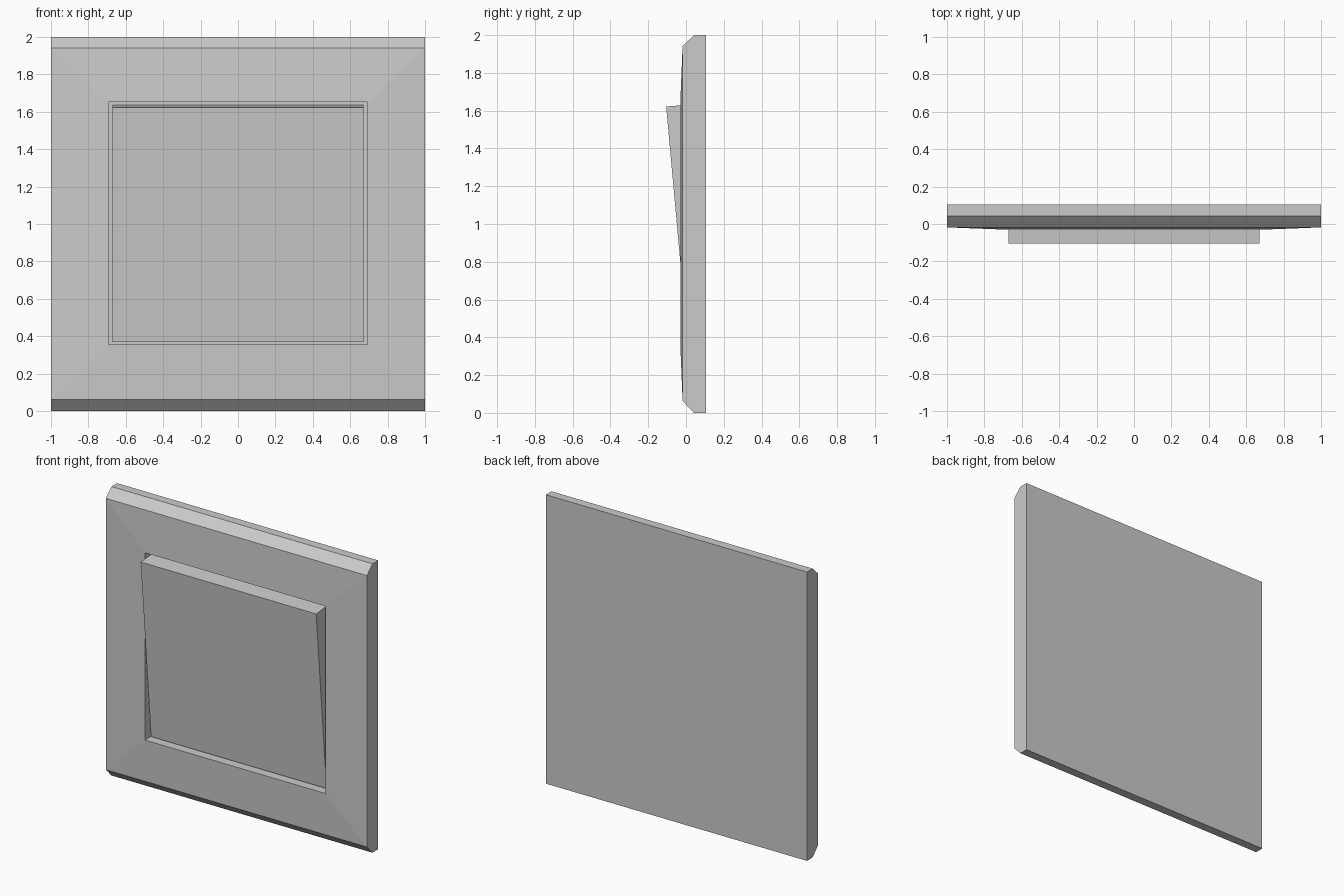
import bpy, bmesh

if "Cube" in bpy.data.objects:
    bpy.data.objects.remove(bpy.data.objects["Cube"])


def finish(bm, name):
    bmesh.ops.recalc_face_normals(bm, faces=bm.faces)
    mesh = bpy.data.meshes.new(name)
    bm.to_mesh(mesh)
    bm.free()
    obj = bpy.data.objects.new(name, mesh)
    bpy.context.collection.objects.link(obj)
    return obj


def rect(bm, half_x, y, z0, z1):
    corners = ((-half_x, z0), (half_x, z0), (half_x, z1), (-half_x, z1))
    return [bm.verts.new((x, y, z)) for x, z in corners]


def bridge(bm, a, b):
    for i in range(4):
        j = (i + 1) % 4
        bm.faces.new((a[i], a[j], b[j], b[i]))


# Wall plate: nested rectangles from the back, over the bevel, into the recess
bm = bmesh.new()
sections = [
    (1.0, 0.105, 0.0, 2.0),
    (1.0, 0.043, 0.0, 2.0),
    (1.0, -0.018, 0.063, 1.942),
    (0.692, -0.03, 0.355, 1.652),
    (0.692, 0.06, 0.355, 1.652),
]
loops = [rect(bm, *s) for s in sections]
for a, b in zip(loops, loops[1:]):
    bridge(bm, a, b)
bm.faces.new(loops[0])
bm.faces.new(loops[-1])
finish(bm, "wall_plate")

# Tilted rocker: side profile (y, z) extruded across x
profile = [(-0.105, 1.622), (0.06, 1.635), (0.06, 0.373), (0.009, 0.369)]
bm = bmesh.new()
left, right = [[bm.verts.new((x, y, z)) for y, z in profile] for x in (-0.672, 0.672)]
bm.faces.new(left)
bm.faces.new(right)
bridge(bm, left, right)
finish(bm, "rocker_switch")
